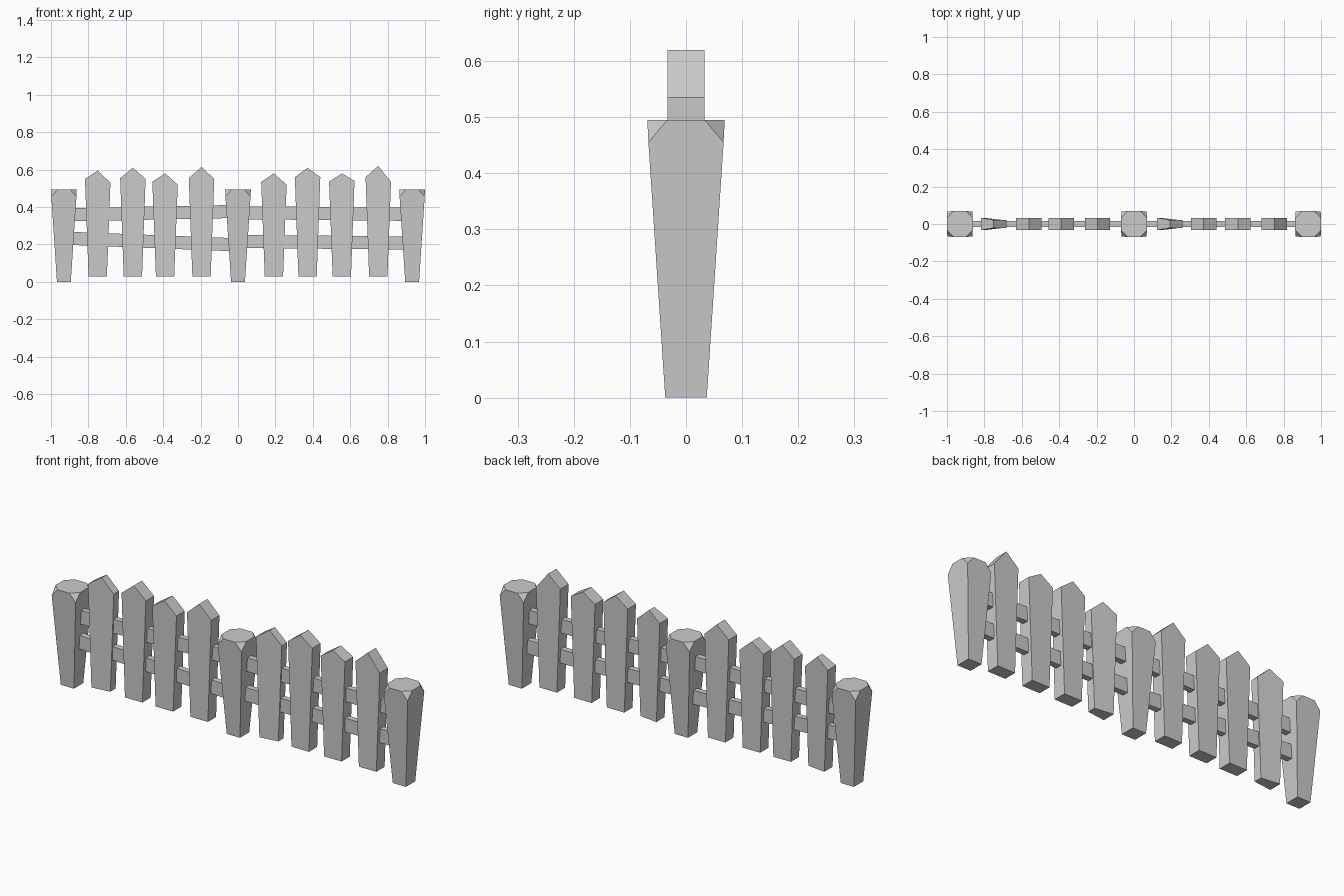
import bpy
import bmesh

if "Cube" in bpy.data.objects:
    bpy.data.objects.remove(bpy.data.objects["Cube"], do_unlink=True)

grey = bpy.data.materials.new("plain_grey")
grey.use_nodes = True
grey.diffuse_color = (0.6, 0.6, 0.6, 1)
grey.node_tree.nodes["Principled BSDF"].inputs["Base Color"].default_value = (0.6, 0.6, 0.6, 1)


def finish(bm, name):
    bmesh.ops.recalc_face_normals(bm, faces=bm.faces)
    mesh = bpy.data.meshes.new(name)
    bm.to_mesh(mesh)
    bm.free()
    mesh.materials.append(grey)
    bpy.context.collection.objects.link(bpy.data.objects.new(name, mesh))


def slab(name, outline):
    """Closed front outline of (x, z, half depth), extruded through y."""
    bm = bmesh.new()
    front = [bm.verts.new((x, -d, z)) for x, z, d in outline]
    back = [bm.verts.new((x, d, z)) for x, z, d in outline]
    bm.faces.new(front)
    bm.faces.new(back[::-1])
    for i in range(len(front)):
        j = (i + 1) % len(front)
        bm.faces.new((front[i], back[i], back[j], front[j]))
    finish(bm, name)


def post(name, x):
    """Tapered square post whose top corners are cut to an octagon."""
    bm = bmesh.new()
    corners = [(-1, -1), (1, -1), (1, 1), (-1, 1)]
    foot, neck, top = [], [], []
    for k, (a, b) in enumerate(corners):
        foot.append(bm.verts.new((x + a * 0.037, b * 0.037, 0)))
        neck.append(bm.verts.new((x + a * 0.067, b * 0.067, 0.455)))
        ends = [(a * 0.069, b * 0.033), (a * 0.033, b * 0.069)]
        if k % 2:
            ends.reverse()
        top.append([bm.verts.new((x + u, v, 0.495)) for u, v in ends])
    for i in range(4):
        j = (i + 1) % 4
        bm.faces.new((foot[i], foot[j], neck[j], top[j][0], top[i][1], neck[i]))
        bm.faces.new((neck[i], top[i][1], top[i][0]))
    bm.faces.new(foot[::-1])
    bm.faces.new([v for pair in top for v in pair])
    finish(bm, name)


# Posts
for name, x in (("right_post", -0.931), ("middle_post", 0), ("left_post", 0.931)):
    post(name, x)

# Pickets: centre, left shoulder, peak, right shoulder, half depth of the +x side
pickets = [
    (-0.75, 0.55, 0.595, 0.53, 0.021), (-0.562, 0.555, 0.61, 0.55, 0.033),
    (-0.39, 0.535, 0.58, 0.52, 0.033), (-0.195, 0.555, 0.615, 0.55, 0.033),
    (0.192, 0.535, 0.58, 0.52, 0.021), (0.372, 0.56, 0.61, 0.56, 0.033),
    (0.555, 0.535, 0.58, 0.54, 0.033), (0.75, 0.56, 0.62, 0.535, 0.033),
]
for i, (x, left, peak, right, d) in enumerate(pickets):
    slab(f"picket_{i + 1}", [
        (x - 0.049, 0.03, 0.033), (x + 0.049, 0.03, d), (x + 0.068, right, d),
        (x, peak, d), (x - 0.068, left, 0.033)])

# Rails: start and end x, with centre heights at the two ends
rails = [
    ("upper_rail_right", -0.93, 0, 0.358, 0.377), ("upper_rail_left", 0, 0.93, 0.370, 0.361),
    ("lower_rail_right", -0.93, 0, 0.234, 0.198), ("lower_rail_left", 0, 0.93, 0.217, 0.207),
]
for name, x0, x1, z0, z1 in rails:
    h, d = 0.035, 0.015
    slab(name, [(x0, z0 - h, d), (x1, z1 - h, d), (x1, z1 + h, d), (x0, z0 + h, d)])
